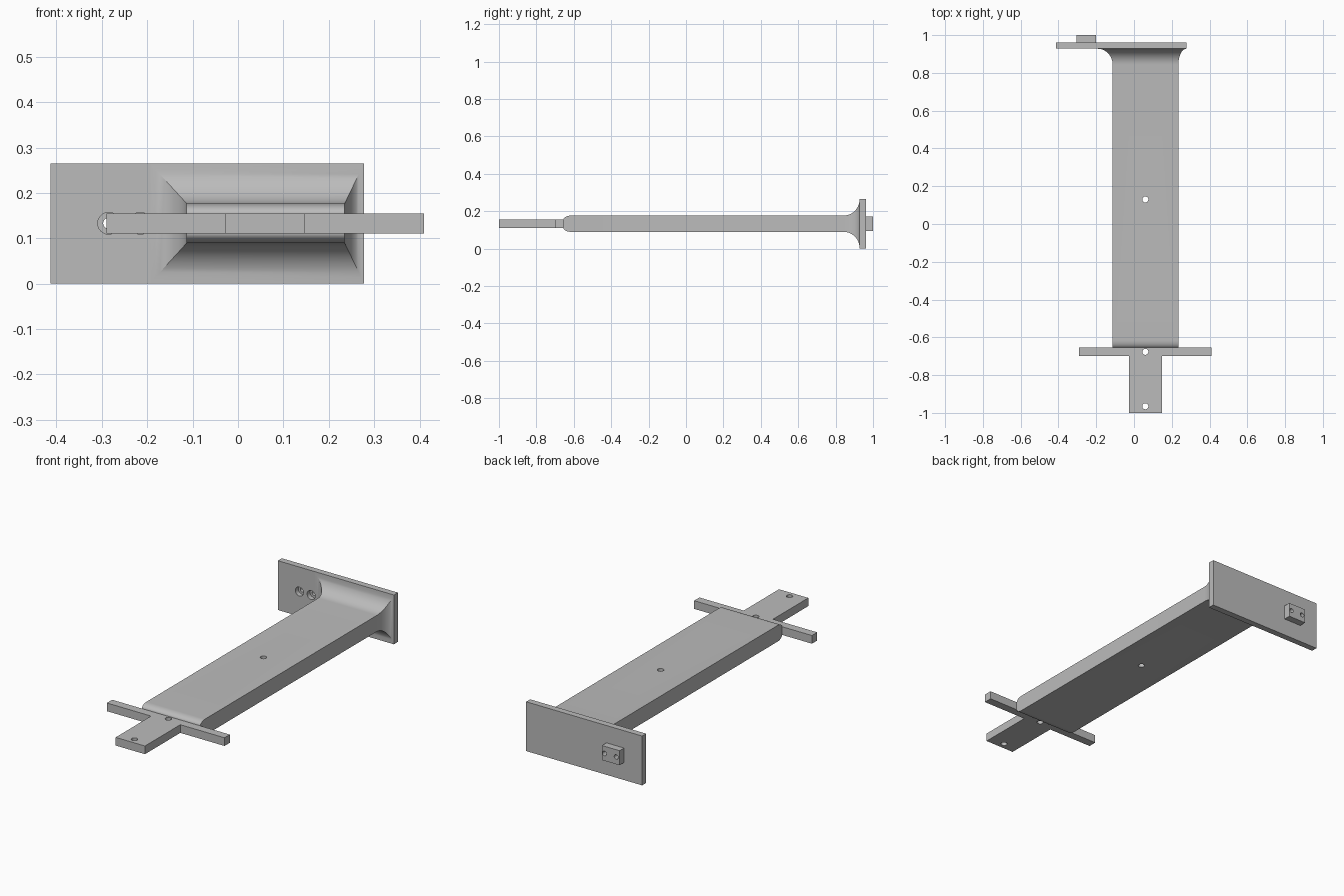
import bpy, bmesh, math
from mathutils import Matrix

if "Cube" in bpy.data.objects:
    bpy.data.objects.remove(bpy.data.objects["Cube"])

grey = bpy.data.materials.new("plain grey")
grey.use_nodes = True
GREY = (0.5, 0.5, 0.5, 1)
grey.diffuse_color = GREY
grey.node_tree.nodes["Principled BSDF"].inputs["Base Color"].default_value = GREY

MID_X, MID_Z = 0.06, 0.133


def make_object(name, bm):
    bmesh.ops.recalc_face_normals(bm, faces=bm.faces)
    mesh = bpy.data.meshes.new(name)
    bm.to_mesh(mesh)
    bm.free()
    mesh.materials.append(grey)
    obj = bpy.data.objects.new(name, mesh)
    bpy.context.collection.objects.link(obj)
    return obj


def box(name, x0, x1, y0, y1, z0, z1):
    bm = bmesh.new()
    size = Matrix.Diagonal((x1 - x0, y1 - y0, z1 - z0, 1))
    place = Matrix.Translation(((x0 + x1) / 2, (y0 + y1) / 2, (z0 + z1) / 2))
    bmesh.ops.create_cube(bm, size=1, matrix=place @ size)
    return make_object(name, bm)


def drill(obj, centre, radius, axis="Z", depth=1):
    """Cut a round hole and remove the cutter."""
    bm = bmesh.new()
    turn = Matrix.Rotation(math.pi / 2, 4, "X") if axis == "Y" else Matrix()
    bmesh.ops.create_cone(bm, cap_ends=True, segments=32, radius1=radius,
                          radius2=radius, depth=depth,
                          matrix=Matrix.Translation(centre) @ turn)
    cutter = make_object("hole_cutter", bm)
    cutter.hide_render = True
    cut = obj.modifiers.new("hole", "BOOLEAN")
    cut.operation, cut.solver, cut.object = "DIFFERENCE", "EXACT", cutter
    bpy.context.view_layer.objects.active = obj
    bpy.ops.object.modifier_apply(modifier=cut.name)
    bpy.data.objects.remove(cutter)


def smooth(obj):
    bpy.ops.object.select_all(action="DESELECT")
    obj.select_set(True)
    bpy.context.view_layer.objects.active = obj
    bpy.ops.object.shade_smooth_by_angle(angle=math.radians(25))


# Beam: rectangular sections with a rounded tip and a flared root
LEFT, RIGHT, HALF_Z = -0.113, 0.235, 0.0435
TIP, ROOT, STEPS = -0.655, 0.928, 12
sections = []                       # y, low-x flare, high-x flare, z flare
for i in range(STEPS + 1):
    a = math.pi / 2 * i / STEPS
    sections.append((TIP + 0.04 * (1 - math.cos(a)), 0, 0, -0.022 * (1 - math.sin(a))))
for i in range(STEPS + 1):
    a = math.pi / 2 * i / STEPS
    rise = 1 - math.cos(a)
    sections.append((ROOT - 0.085 * (1 - math.sin(a)), 0.08 * rise, 0.042 * rise, 0.0875 * rise))

bm = bmesh.new()
rings = []
for y, low, high, dz in sections:
    x0, x1, h = LEFT - low, RIGHT + high, HALF_Z + dz
    rings.append([bm.verts.new((x, y, MID_Z + z))
                  for x, z in ((x0, -h), (x1, -h), (x1, h), (x0, h))])
for a, b in zip(rings, rings[1:]):
    for k in range(4):
        n = (k + 1) % 4
        bm.faces.new((a[k], a[n], b[n], b[k]))
bm.faces.new(rings[0])
bm.faces.new(rings[-1])
beam = make_object("beam", bm)
drill(beam, (MID_X, 0.13, MID_Z), 0.016)
smooth(beam)

# Front crossbar and tongue: one extruded T outline
outline = [(-0.29, TIP), (-0.29, -0.7), (-0.027, -0.7), (-0.027, -1),
           (0.147, -1), (0.147, -0.7), (0.41, -0.7), (0.41, TIP)]
bm = bmesh.new()
face = bm.faces.new([bm.verts.new((x, y, 0.111)) for x, y in outline])
grown = bmesh.ops.extrude_face_region(bm, geom=[face])
bmesh.ops.translate(bm, vec=(0, 0, 0.044),
                    verts=[v for v in grown["geom"] if isinstance(v, bmesh.types.BMVert)])
crossbar = make_object("crossbar_and_tongue", bm)
for y in (-0.965, -0.677):
    drill(crossbar, (MID_X, y, MID_Z), 0.016)
smooth(crossbar)

# End plate and rear block, with two counterbored screw holes
plate = box("end_plate", -0.413, 0.277, ROOT, 0.962, 0, 0.265)
block = box("rear_block", -0.305, -0.2, 0.962, 1, 0.094, 0.172)
for x in (-0.285, -0.215):
    drill(plate, (x, ROOT, MID_Z), 0.024, "Y", 0.05)
    for part in (plate, block):
        drill(part, (x, ROOT, MID_Z), 0.012, "Y")
smooth(plate)
smooth(block)
